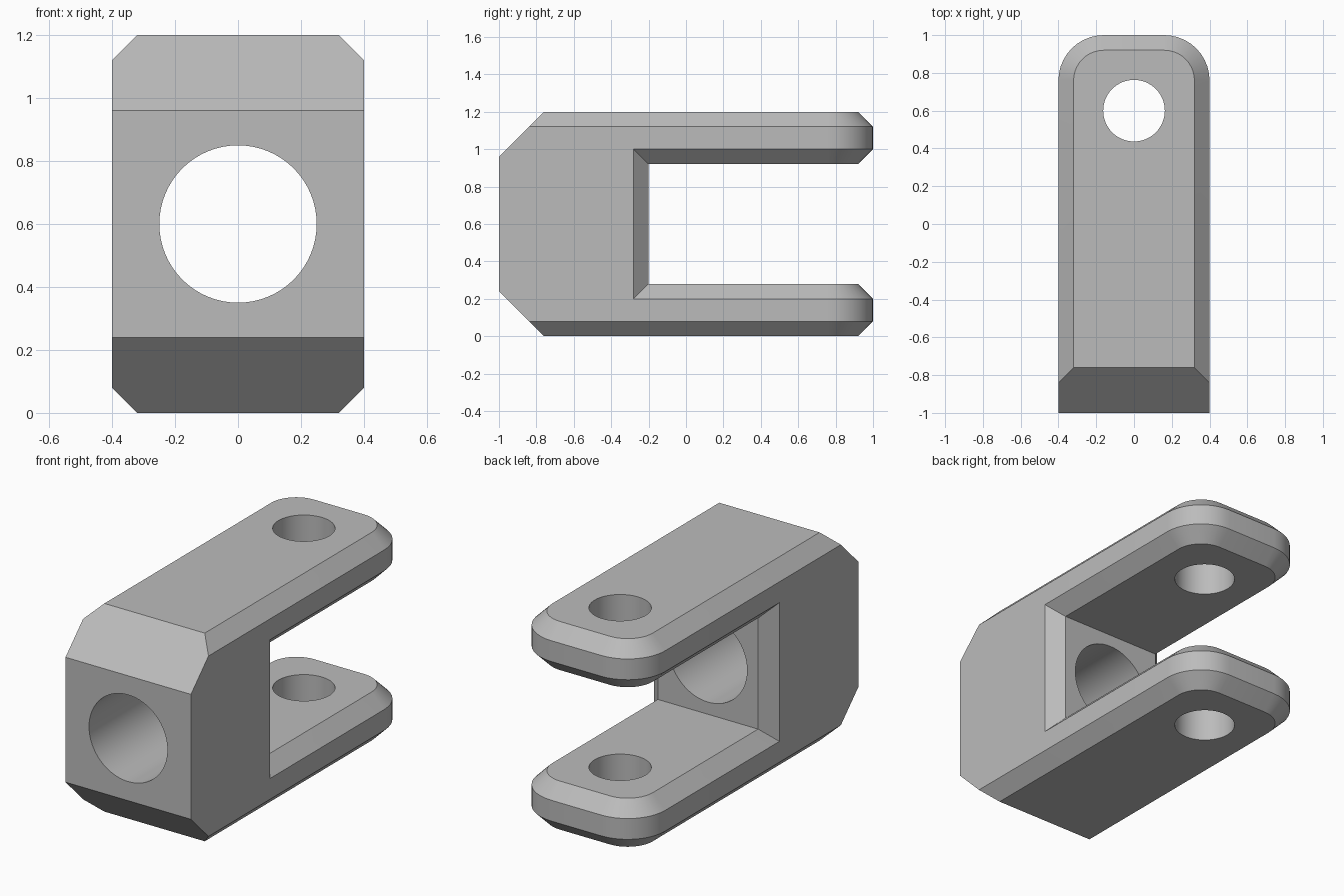
import bpy, bmesh, math
from mathutils import Vector

cube = bpy.data.objects.get("Cube")
if cube:
    bpy.data.objects.remove(cube, do_unlink=True)

HALF, HEIGHT, BEVEL, TINE = 0.4, 1.2, 0.08, 0.28
SLOT_END, RADIUS, FRONT_CUT, STEPS = -0.28, 0.24, 0.24, 10

steel = bpy.data.materials.new("plain_grey_steel")
steel.use_nodes = True
steel.diffuse_color = (0.5, 0.5, 0.5, 1)
steel.node_tree.nodes["Principled BSDF"].inputs["Base Color"].default_value = (0.5, 0.5, 0.5, 1)


def plan(inset):
    """Plan outline: square front, rounded rear; first and last points are the front corners."""
    w, r = HALF - inset, RADIUS - inset
    right = [(w, -1), (w, SLOT_END + inset)]
    for i in range(STEPS + 1):
        a = math.pi / 2 * i / STEPS
        right.append((HALF - RADIUS + r * math.cos(a), 1 - RADIUS + r * math.sin(a)))
    return right + [(-x, y) for x, y in reversed(right)]


bm = bmesh.new()


def ring(z, inset):
    return [bm.verts.new((x, y, z)) for x, y in plan(inset)]


def skin(lower, upper, closed):
    n = len(lower)
    for i in range(n if closed else n - 1):
        j = (i + 1) % n
        bm.faces.new((lower[i], lower[j], upper[j], upper[i]))


def tine(outer_z, direction):
    """Outer bevel, straight wall and inner bevel of one fork arm."""
    z = lambda d: outer_z + direction * d
    outer, wall_a = ring(z(0), BEVEL), ring(z(BEVEL), 0)
    wall_b = ring(z(TINE - BEVEL), 0)
    inner = [bm.verts.new((x, y, z(TINE))) for x, y in plan(BEVEL)[1:-1]]
    bm.faces.new(outer)
    skin(outer, wall_a, True)
    skin(wall_a, wall_b, True)
    skin(wall_b[1:-1], inner, False)
    bm.faces.new(inner)
    return wall_b, inner


# Two fork arms joined by the web behind the slot
low_wall, low_inner = tine(0, 1)
top_wall, top_inner = tine(HEIGHT, -1)


def web_path(wall, inner):
    return [wall[-2], wall[-1], wall[0], wall[1], inner[0], inner[-1]]


skin(web_path(low_wall, low_inner), web_path(top_wall, top_inner), True)
bmesh.ops.recalc_face_normals(bm, faces=bm.faces[:])

# Large sloped cuts at the top and bottom of the front
for z, s in ((FRONT_CUT, -1), (HEIGHT - FRONT_CUT, 1)):
    cut = bmesh.ops.bisect_plane(bm, geom=bm.verts[:] + bm.edges[:] + bm.faces[:], dist=1e-5,
                                 plane_co=Vector((0, -1, z)), plane_no=Vector((0, -1, s)),
                                 clear_outer=True)
    bmesh.ops.holes_fill(bm, edges=[e for e in bm.edges if e.is_boundary], sides=0)
bmesh.ops.recalc_face_normals(bm, faces=bm.faces[:])

mesh = bpy.data.meshes.new("fork_body")
bm.to_mesh(mesh)
bm.free()
mesh.materials.append(steel)
body = bpy.data.objects.new("fork_body", mesh)
bpy.context.collection.objects.link(body)


def drill(name, radius, depth, location, rotation=(0, 0, 0)):
    bpy.ops.mesh.primitive_cylinder_add(vertices=64, radius=radius, depth=depth,
                                        location=location, rotation=rotation)
    cutter = bpy.context.object
    cutter.name = name
    cutter.hide_render = True
    cutter.data.materials.append(steel)
    mod = body.modifiers.new(name, 'BOOLEAN')
    mod.operation, mod.solver, mod.object = 'DIFFERENCE', 'EXACT', cutter
    bpy.ops.object.select_all(action='DESELECT')
    bpy.context.view_layer.objects.active = body
    body.select_set(True)
    bpy.ops.object.modifier_apply(modifier=name)
    bpy.data.objects.remove(cutter, do_unlink=True)


# Rod bore through the web, pin hole through both arms
drill("rod_bore", 0.25, 1.2, (0, -0.7, HEIGHT / 2), (math.pi / 2, 0, 0))
drill("pin_hole", 0.163, 2, (0, 0.6, HEIGHT / 2))

bpy.ops.object.shade_smooth_by_angle(angle=math.radians(30))
